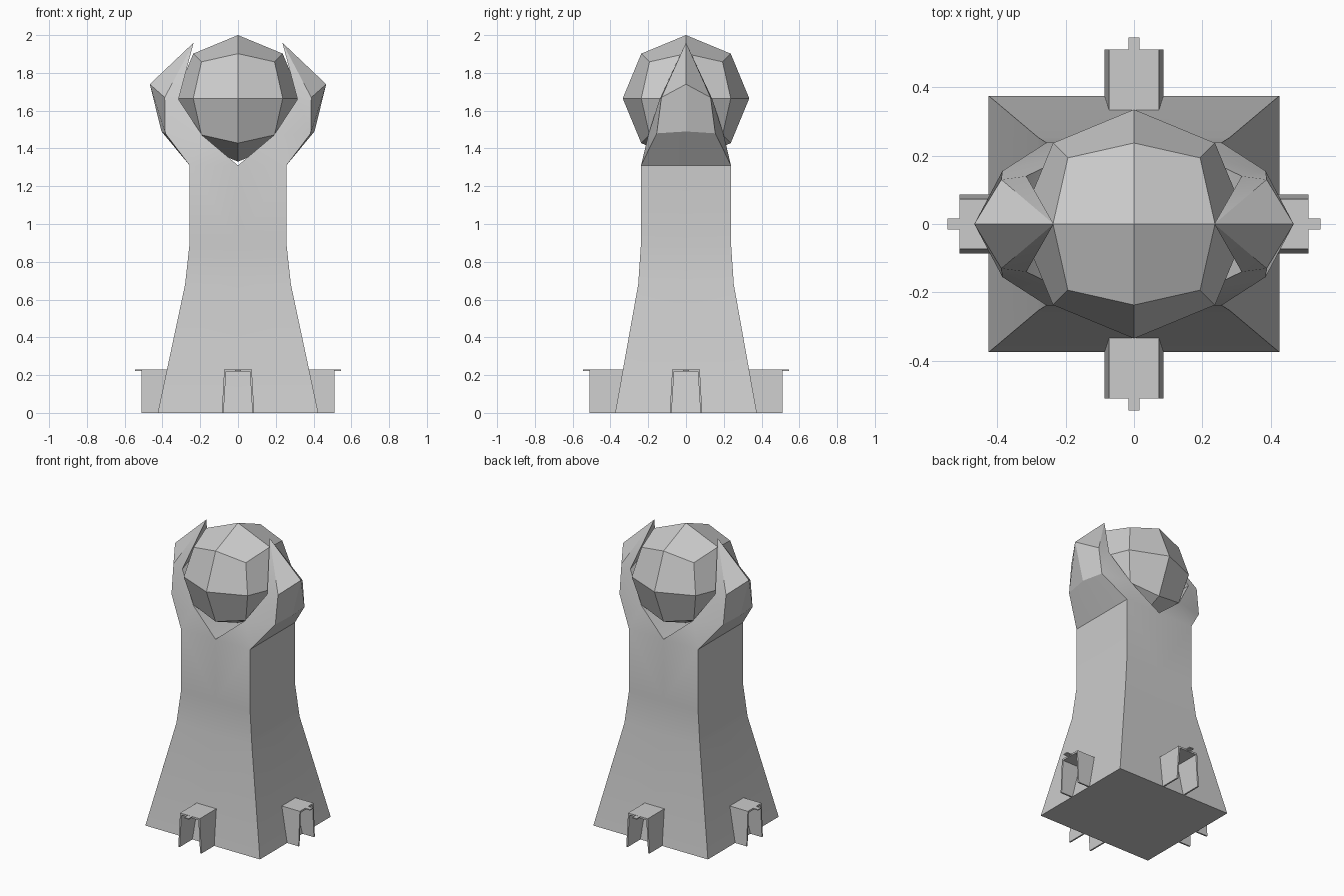
import bpy, bmesh, math
from mathutils import Vector, Matrix

if "Cube" in bpy.data.objects:
    bpy.data.objects.remove(bpy.data.objects["Cube"])


def finish(bm, name, smooth=False):
    bmesh.ops.remove_doubles(bm, verts=bm.verts, dist=1e-4)
    bmesh.ops.recalc_face_normals(bm, faces=bm.faces)
    me = bpy.data.meshes.new(name)
    bm.to_mesh(me)
    bm.free()
    ob = bpy.data.objects.new(name, me)
    bpy.context.collection.objects.link(ob)
    if smooth:
        bpy.ops.object.select_all(action='DESELECT')
        ob.select_set(True)
        bpy.context.view_layer.objects.active = ob
        bpy.ops.object.shade_smooth_by_angle(angle=math.radians(20))
    return ob


# Tower with two claws: one quarter described, mirrored in x and y
levels = [(.425, .375, 0), (.28, .253, .68), (.256, .238, .9), (.256, .238, 1.31)]
quarter = [[(0, 0, 0), (.425, 0, 0), (.425, .375, 0), (0, .375, 0)]]
for (x0, y0, z0), (x1, y1, z1) in zip(levels, levels[1:]):
    quarter.append([(0, y0, z0), (x0, y0, z0), (x1, y1, z1), (0, y1, z1)])
    quarter.append([(x0, y0, z0), (x0, 0, z0), (x1, 0, z1), (x1, y1, z1)])

K, K0 = (.256, .238, 1.31), (.256, 0, 1.31)      # shoulder
V, V0 = (0, .238, 1.31), (0, 0, 1.31)            # bottom of the notch
D, C = (.385, .155, 1.48), (.405, 0, 1.49)       # outer bend
B, A = (.388, .13, 1.67), (.467, 0, 1.74)        # knuckle
Q, Q0 = (.19, .20, 1.47), (.19, 0, 1.47)         # inner edge
P, P0 = (.315, .14, 1.66), (.34, 0, 1.68)
T = (.235, 0, 1.96)                              # claw tip
quarter += [[K, K0, C, D], [D, C, A, B], [A, T, B], [B, T, P],
            [V, K, Q], [K, D, Q], [D, B, P], [D, P, Q],
            [V, Q, Q0, V0], [Q, P, P0, Q0], [P, T, P0]]

bm = bmesh.new()
for sx in (1, -1):
    for sy in (1, -1):
        for face in quarter:
            bm.faces.new([bm.verts.new((x * sx, y * sy, z)) for x, y, z in face])
finish(bm, "tower_with_claws", smooth=True)

# Ball: cube subdivided once and pushed out to a sphere
bm = bmesh.new()
bmesh.ops.create_cube(bm, size=1)
bmesh.ops.subdivide_edges(bm, edges=bm.edges, cuts=1, use_grid_fill=True)
for v in bm.verts:
    v.co = v.co.normalized() * .335 + Vector((0, 0, 1.665))
finish(bm, "ball")

# Four hollow porches with a small peg over each opening
arch = [(-.086, 0), (-.073, .23), (.073, .23), (.086, 0),
        (.076, 0), (.063, .218), (-.063, .218), (-.076, 0)]
for i, side in enumerate(("front", "right", "back", "left")):
    turn = Matrix.Rotation(i * math.pi / 2, 4, 'Z')
    bm = bmesh.new()
    face = bm.faces.new([bm.verts.new((x, -.51, z)) for x, z in arch])
    ext = bmesh.ops.extrude_face_region(bm, geom=[face], use_keep_orig=True)
    for v in ext["geom"]:
        if isinstance(v, bmesh.types.BMVert):
            v.co.y = -.32
    bm.transform(turn)
    finish(bm, side + "_porch")

    bm = bmesh.new()
    bmesh.ops.create_cube(bm, size=1)
    bm.transform(turn @ Matrix.Translation((0, -.515, .226))
                 @ Matrix.Diagonal((.032, .06, .007, 1)))
    finish(bm, side + "_peg")
